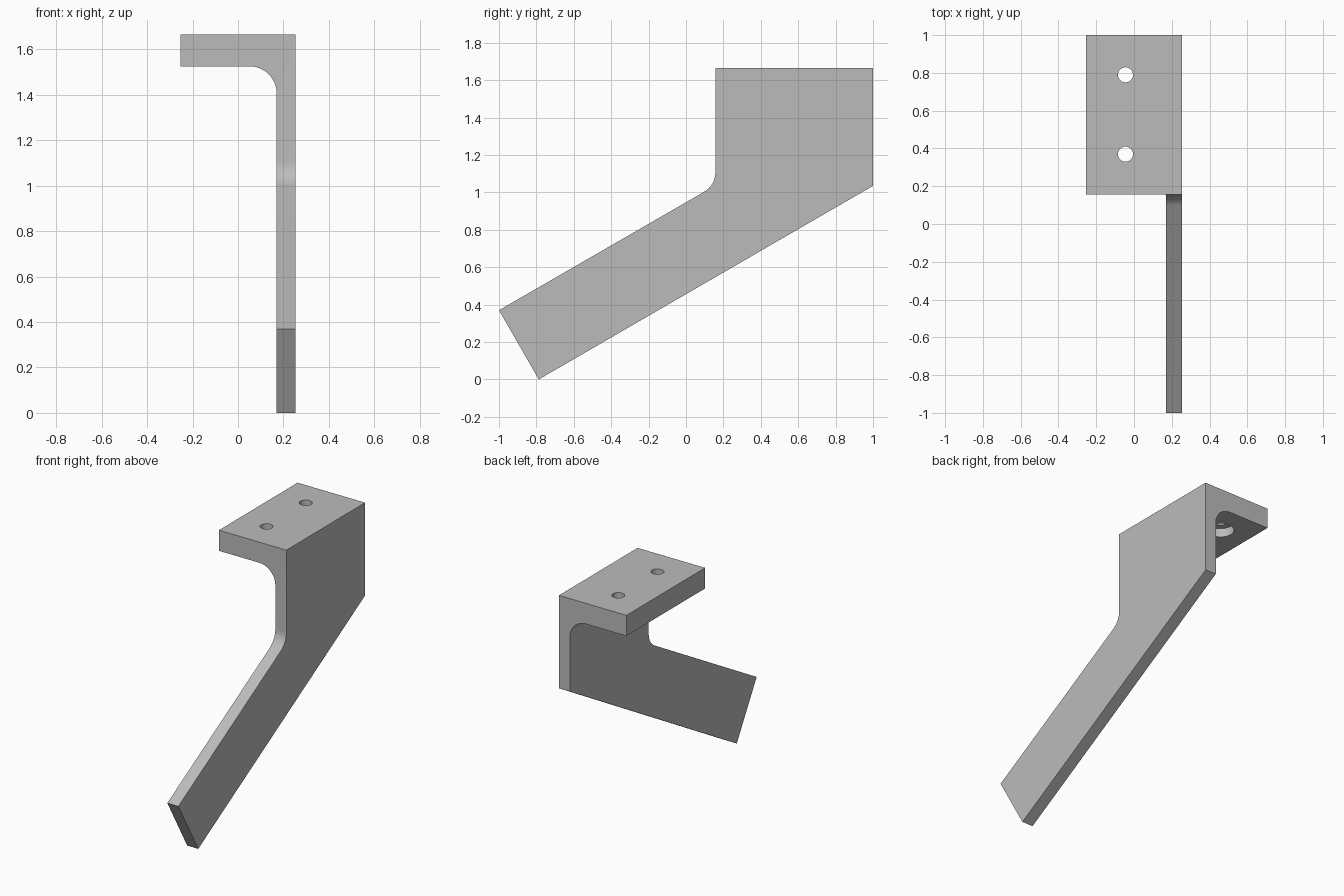
import bpy, bmesh, math
from mathutils import Vector

if "Cube" in bpy.data.objects:
    bpy.data.objects.remove(bpy.data.objects["Cube"])

grey = bpy.data.materials.new("grey metal")
grey.diffuse_color = (0.5, 0.5, 0.5, 1)
grey.use_nodes = True
grey.node_tree.nodes["Principled BSDF"].inputs["Base Color"].default_value = grey.diffuse_color


def arc(cx, cy, r, start, end, n=12):
    """Points along an arc, angles in degrees."""
    return [(cx + r * math.cos(math.radians(start + (end - start) * i / n)),
             cy + r * math.sin(math.radians(start + (end - start) * i / n)))
            for i in range(n + 1)]


def prism(name, points, place, offset):
    """Extrude a flat outline; place maps (u, v) to 3D."""
    bm = bmesh.new()
    face = bm.faces.new([bm.verts.new(place(u, v)) for u, v in points])
    moved = bmesh.ops.extrude_face_region(bm, geom=[face])["geom"]
    bmesh.ops.translate(bm, vec=Vector(offset),
                        verts=[g for g in moved if isinstance(g, bmesh.types.BMVert)])
    bmesh.ops.recalc_face_normals(bm, faces=bm.faces)
    mesh = bpy.data.meshes.new(name)
    bm.to_mesh(mesh)
    bm.free()
    mesh.materials.append(grey)
    obj = bpy.data.objects.new(name, mesh)
    bpy.context.collection.objects.link(obj)
    return obj


def combine(obj, tool, operation):
    """Apply a boolean and remove the helper."""
    mod = obj.modifiers.new(operation, 'BOOLEAN')
    mod.operation, mod.solver, mod.object = operation, 'EXACT', tool
    bpy.ops.object.select_all(action='DESELECT')
    bpy.context.view_layer.objects.active = obj
    obj.select_set(True)
    bpy.ops.object.modifier_apply(modifier=mod.name)
    bpy.data.objects.remove(tool)


# Angle section: top flange, inner fillet and upright web
section = [(0.253, -0.2), (0.253, 1.665), (-0.253, 1.665), (-0.253, 1.525)]
section += arc(0.05, 1.405, 0.12, 90, 0) + [(0.17, -0.2)]
bracket = prism("bracket", section, lambda x, z: (x, -1.2, z), (0, 2.4, 0))

# Side outline: sloping arm, bend fillet and mounting end
outline = [(-1, 0.37), (-0.787, 0), (1, 1.035), (1, 1.8), (0.157, 1.8)]
outline += arc(0.037, 1.107, 0.12, 0, -60)
combine(bracket, prism("side_outline", outline, lambda y, z: (-0.5, y, z), (1, 0, 0)),
        'INTERSECT')

# Bolt holes, counterbored from below
for y in (0.37, 0.79):
    for r, bottom, top in ((0.04, 1.45, 1.8), (0.085, 1.45, 1.585)):
        circle = arc(-0.045, y, r, 0, 360, 32)[:-1]
        cutter = prism("hole_cutter", circle, lambda u, v, b=bottom: (u, v, b),
                       (0, 0, top - bottom))
        combine(bracket, cutter, 'DIFFERENCE')

bpy.ops.object.shade_smooth_by_angle(angle=math.radians(25))
